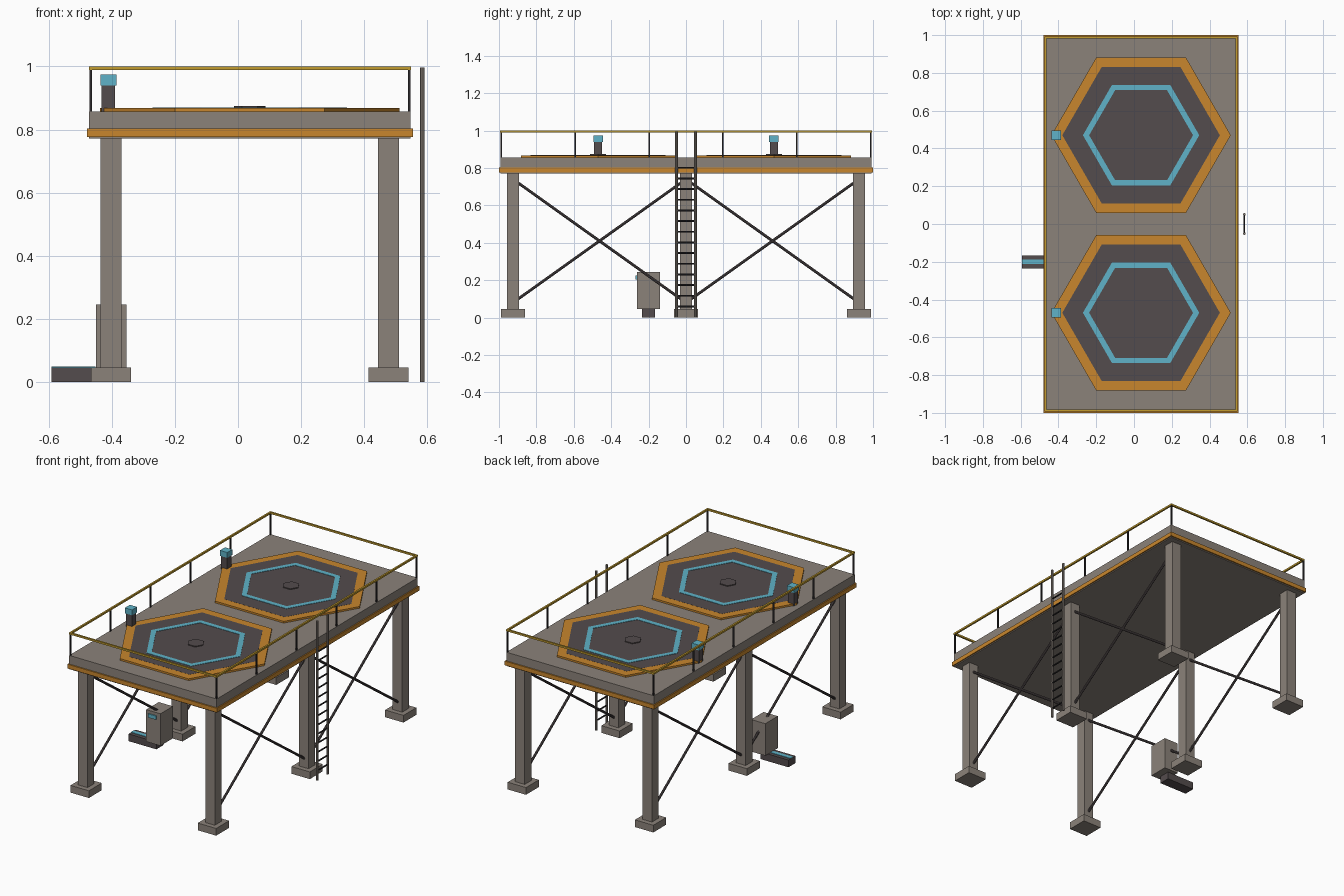
import bpy, bmesh, math
from mathutils import Vector

if "Cube" in bpy.data.objects:
    bpy.data.objects.remove(bpy.data.objects["Cube"])


def material(name, rgb):
    m = bpy.data.materials.new(name)
    m.diffuse_color = (*rgb, 1)
    m.use_nodes = True
    m.node_tree.nodes["Principled BSDF"].inputs["Base Color"].default_value = m.diffuse_color
    return m


GREY = material("concrete grey", (0.26, 0.225, 0.195))
DARK = material("dark steel", (0.088, 0.072, 0.074))
BLACK = material("black steel", (0.025, 0.023, 0.025))
ORANGE = material("orange", (0.58, 0.24, 0.026))
BLUE = material("light blue", (0.115, 0.45, 0.58))
GOLD = material("rail yellow", (0.55, 0.34, 0.03))

CX = 0.0375                  # deck centre in x
LEG_X = (CX - 0.44, CX + 0.44)
LEG_Y = (-0.925, 0, 0.925)


def finish(name, bm, mat):
    bmesh.ops.recalc_face_normals(bm, faces=bm.faces)
    me = bpy.data.meshes.new(name)
    bm.to_mesh(me)
    bm.free()
    me.materials.append(mat)
    ob = bpy.data.objects.new(name, me)
    bpy.context.collection.objects.link(ob)
    return ob


def box(name, x, y, z, mat):
    """Box from (min, max) pairs."""
    bm = bmesh.new()
    bmesh.ops.create_cube(bm, size=1)
    for v in bm.verts:
        v.co = [sum(r) / 2 + c * (r[1] - r[0]) for c, r in zip(v.co, (x, y, z))]
    return finish(name, bm, mat)


def around(c, w):
    return (c - w / 2, c + w / 2)


def rod(name, a, b, r, mat, sides=8):
    a, b = Vector(a), Vector(b)
    bm = bmesh.new()
    bmesh.ops.create_cone(bm, cap_ends=True, segments=sides, radius1=r, radius2=r,
                          depth=(b - a).length)
    ob = finish(name, bm, mat)
    ob.location = (a + b) / 2
    ob.rotation_euler = (b - a).to_track_quat('Z', 'Y').to_euler()
    return ob


def hexagon(name, y, r, z, mat, hole=0):
    """Hexagonal plate, or a ring when hole is given."""
    bm = bmesh.new()

    def loop(rad, h):
        return [bm.verts.new((CX + rad * math.cos(i * math.pi / 3),
                              y + rad * math.sin(i * math.pi / 3), h)) for i in range(6)]
    loops = [loop(r, z[0]), loop(r, z[1])]
    if hole:
        loops += [loop(hole, z[1]), loop(hole, z[0])]
        pairs = list(zip(loops, loops[1:] + loops[:1]))
    else:
        pairs = [(loops[0], loops[1])]
        bm.faces.new(loops[0])
        bm.faces.new(loops[1])
    for p, q in pairs:
        for i in range(6):
            j = (i + 1) % 6
            bm.faces.new((p[i], p[j], q[j], q[i]))
    return finish(name, bm, mat)


# Deck slab and orange edge trim
X0, X1, Y1 = CX - 0.51, CX + 0.51, 0.992
box("deck", (X0, X1), (-Y1, Y1), (0.771, 0.857), GREY)
T = 0.007
for s, label in ((-1, "front"), (1, "back")):
    box(label + "_trim", (X0 - T, X1 + T), sorted((s * Y1, s * 1.0)), (0.777, 0.803), ORANGE)
box("left_trim", (X0 - T, X0), (-Y1, Y1), (0.777, 0.803), ORANGE)
box("right_trim", (X1, X1 + T), (-Y1, Y1), (0.777, 0.803), ORANGE)

# Legs, footings and crossed braces
for x in LEG_X:
    for y in LEG_Y:
        box("leg", around(x, 0.066), around(y, 0.066), (0.045, 0.772), GREY)
        box("footing", around(x, 0.127), around(y, 0.127), (0, 0.045), GREY)
    for ya, yb in zip(LEG_Y, LEG_Y[1:]):
        rod("brace", (x, ya, 0.08), (x, yb, 0.74), 0.0075, DARK)
        rod("brace", (x, ya, 0.74), (x, yb, 0.08), 0.0075, DARK)

# Landing pads and beacons
for y in (-0.47, 0.47):
    hexagon("pad_border", y, 0.475, (0.856, 0.868), ORANGE, hole=0.416)
    hexagon("pad_surface", y, 0.417, (0.856, 0.8685), DARK)
    hexagon("pad_ring", y, 0.308, (0.866, 0.8705), BLUE, hole=0.275)
    hexagon("pad_hub", y, 0.05, (0.866, 0.874), DARK)
    box("beacon_post", around(-0.411, 0.042), around(y, 0.042), (0.856, 0.94), DARK)
    box("beacon_lamp", around(-0.411, 0.05), around(y, 0.05), (0.94, 0.974), BLUE)

# Guard rail
RX, RY, R = (X0 + 0.005, X1 - 0.005), 0.988, 0.011
for x in RX:
    box("side_rail", around(x, R), (-RY - R / 2, RY + R / 2), (0.989, 1.0), GOLD)
    for i in range(6):
        box("rail_post", around(x, 0.008), around(-RY + i * RY * 0.4, 0.008), (0.856, 0.99), BLACK)
for y in (-RY, RY):
    box("end_rail", (RX[0], RX[1]), around(y, R), (0.989, 1.0), GOLD)

# Ladder
for y in (-0.051, 0.051):
    rod("ladder_rail", (0.584, y, 0), (0.584, y, 0.996), 0.007, GREY)
for i in range(14):
    z = 0.06 + i * 0.057
    rod("ladder_rung", (0.584, -0.051, z), (0.584, 0.051, z), 0.005, BLACK, 6)

# Control cabinet and cable tray
box("cabinet", (-0.451, -0.353), (-0.262, -0.139), (0.045, 0.245), GREY)
box("cabinet_screen", (-0.435, -0.38), (-0.269, -0.262), (0.203, 0.226), BLUE)
box("cable_tray", (-0.592, -0.4), (-0.235, -0.166), (0, 0.045), DARK)
box("cable_strip", (-0.592, -0.452), (-0.212, -0.187), (0.044, 0.048), BLUE)
